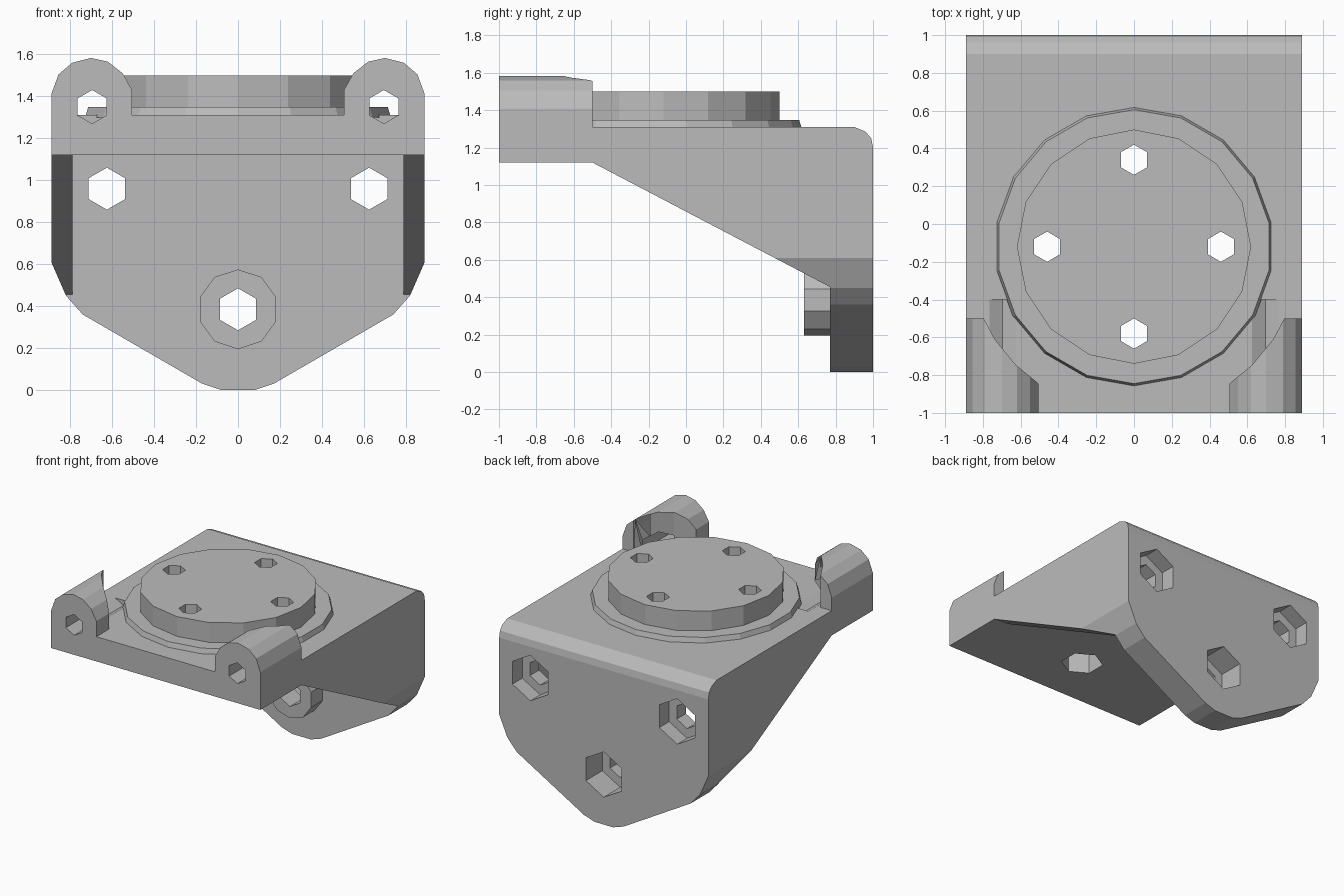
import bpy, bmesh, math
from mathutils import Matrix

cube = bpy.data.objects.get("Cube")
if cube:
    bpy.data.objects.remove(cube)

grey = bpy.data.materials.new("plain grey")
grey.use_nodes = True
grey.diffuse_color = (0.5, 0.5, 0.5, 1)
grey.node_tree.nodes["Principled BSDF"].inputs["Base Color"].default_value = (0.5, 0.5, 0.5, 1)


def finish(name, bm):
    bmesh.ops.recalc_face_normals(bm, faces=bm.faces)
    mesh = bpy.data.meshes.new(name)
    bm.to_mesh(mesh)
    bm.free()
    mesh.materials.append(grey)
    obj = bpy.data.objects.new(name, mesh)
    bpy.context.collection.objects.link(obj)
    return obj


def prism(name, points, axis, start, end):
    """Extrude a (y, z) profile along x, or an (x, z) profile along y."""
    bm = bmesh.new()
    place = (lambda a, b: (start, a, b)) if axis == "x" else (lambda a, b: (a, start, b))
    face = bm.faces.new([bm.verts.new(place(a, b)) for a, b in points])
    move = (end - start, 0, 0) if axis == "x" else (0, end - start, 0)
    new = bmesh.ops.extrude_face_region(bm, geom=[face])["geom"]
    bmesh.ops.translate(bm, vec=move, verts=[v for v in new if isinstance(v, bmesh.types.BMVert)])
    return finish(name, bm)


def cylinder(name, centre, axis, start, end, radius, sides, top_radius=None):
    """Cylinder along z at (x, y), or along y at (x, z)."""
    bm = bmesh.new()
    bmesh.ops.create_cone(bm, cap_ends=True, segments=sides, radius1=radius,
                          radius2=top_radius or radius, depth=end - start)
    mid = (start + end) / 2
    if axis == "z":
        matrix = Matrix.Translation((centre[0], centre[1], mid))
    else:
        matrix = Matrix.Translation((centre[0], mid, centre[1])) @ Matrix.Rotation(math.pi / 2, 4, "X")
    bmesh.ops.transform(bm, matrix=matrix, verts=bm.verts)
    return finish(name, bm)


def combine(obj, tool, operation, keep=False):
    mod = obj.modifiers.new("combine", "BOOLEAN")
    mod.operation, mod.solver, mod.object = operation, "EXACT", tool
    bpy.context.view_layer.objects.active = obj
    bpy.ops.object.modifier_apply(modifier=mod.name)
    if not keep:
        bpy.data.objects.remove(tool)


TOP, UNDER, HALF, BACK_FRONT = 1.31, 1.12, 0.89, 0.77
DISC = (0, -0.12)

# Bracket body: side profile trimmed by the front outline
bracket = prism("bracket", [(-1, UNDER), (-1, TOP), (0.9, TOP), (0.96, 1.285), (0.99, 1.25), (1, 1.2),
                            (1, 0), (BACK_FRONT, 0), (BACK_FRONT, 0.455), (-0.5, UNDER)], "x", -HALF, HALF)
half_outline = [(0.08, 0), (0.17, 0.03), (0.74, 0.36), (0.82, 0.45), (HALF, 0.61), (HALF, 1.4)]
outline = half_outline + [(-x, z) for x, z in reversed(half_outline)]
combine(bracket, prism("outline", outline, "y", -1.1, 1.1), "INTERSECT")

# Hollow between the two side gussets
combine(bracket, prism("hollow", [(-1.2, -0.2), (BACK_FRONT, -0.2), (BACK_FRONT, UNDER), (-1.2, UNDER)],
                       "x", -0.79, 0.79), "DIFFERENCE")

# Front lugs, scooped to clear the disc
lug_shape = [(HALF, 1.2), (HALF, 1.41), (0.855, 1.505), (0.79, 1.56), (0.7, 1.583), (0.62, 1.565),
             (0.55, 1.51), (0.505, 1.43), (0.505, 1.2)]
for side in (-1, 1):
    lug = prism("lug", [(side * x, z) for x, z in lug_shape], "y", -1, -0.5)
    combine(lug, cylinder("scoop", DISC, "z", TOP, 1.8, 0.885, 32), "DIFFERENCE")
    combine(bracket, lug, "UNION")
    combine(bracket, cylinder("lug_hole", (side * 0.695, 1.35), "y", -1.1, -0.4, 0.08, 6), "DIFFERENCE")

# Boss on the lower mounting hole
combine(bracket, cylinder("boss", (0, 0.385), "y", 0.63, 0.85, 0.19, 10), "UNION")

# Counterbored mounting holes through the back plate
for x, z, depth in ((-0.625, 0.96, 0.12), (0.625, 0.96, 0.12), (0, 0.385, 0.2)):
    combine(bracket, cylinder("bolt_hole", (x, z), "y", 0.5, 1.1, 0.1, 6), "DIFFERENCE")
    combine(bracket, cylinder("counterbore", (x, z), "y", 1 - depth, 1.1, 0.175, 6), "DIFFERENCE")

# Round seat on the top plate
flange = cylinder("seat_flange", DISC, "z", TOP - 0.01, 1.348, 0.74, 18, 0.725)
seat = cylinder("seat_disc", DISC, "z", TOP - 0.01, 1.5, 0.62, 16)

# Four holes down through the seat, counterbored from below
for i in range(4):
    angle = i * math.pi / 2
    spot = (DISC[0] + 0.46 * math.cos(angle), DISC[1] + 0.46 * math.sin(angle))
    hole = cylinder("seat_hole", spot, "z", 1, 1.7, 0.08, 6)
    for part in (seat, flange, bracket):
        combine(part, hole, "DIFFERENCE", keep=True)
    bpy.data.objects.remove(hole)
    combine(bracket, cylinder("seat_counterbore", spot, "z", 1, 1.28, 0.15, 6), "DIFFERENCE")
